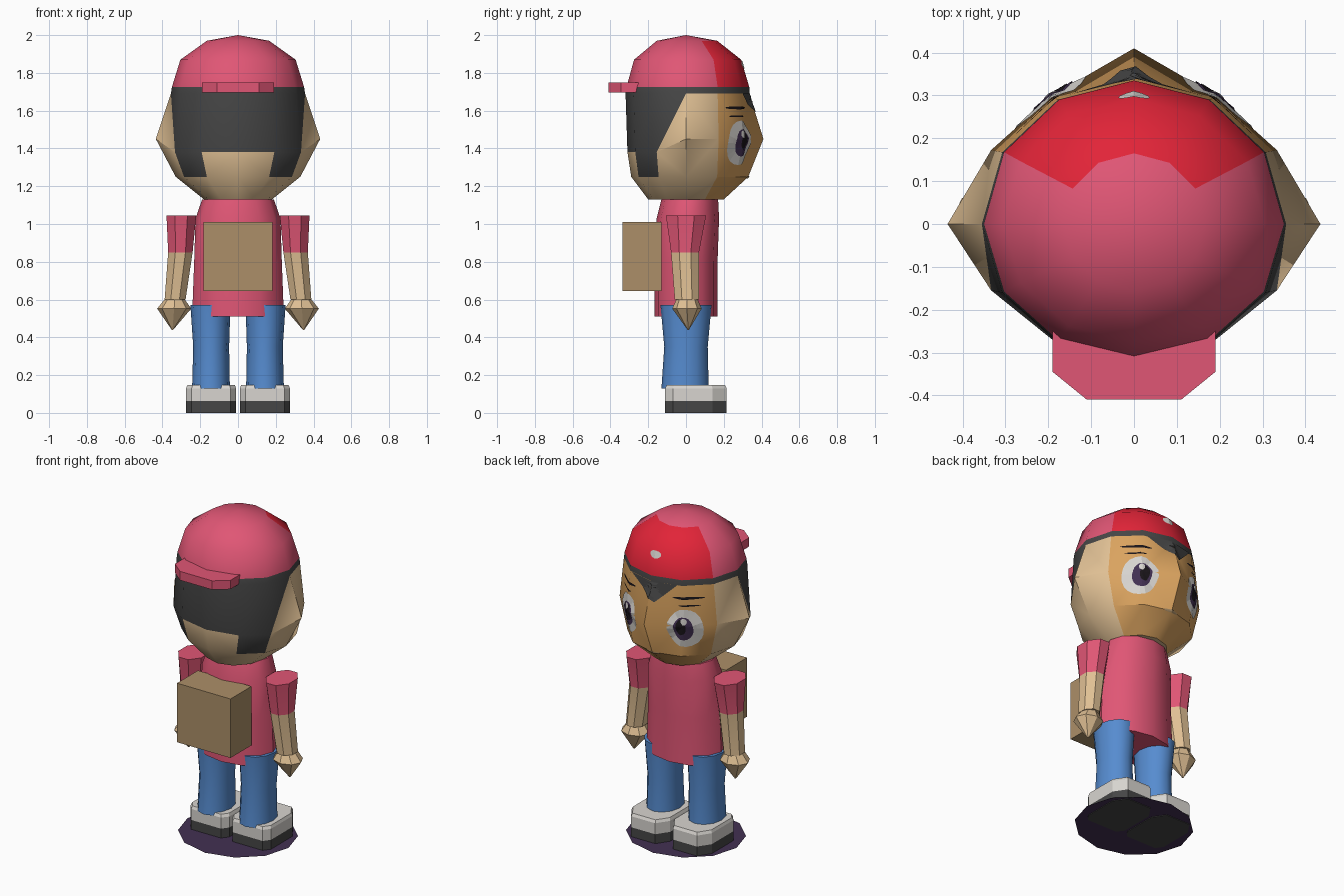
import bpy, bmesh, math
from mathutils import Vector
from mathutils.bvhtree import BVHTree

if "Cube" in bpy.data.objects:
    bpy.data.objects.remove(bpy.data.objects["Cube"])


def colour(name, r, g, b):
    m = bpy.data.materials.new(name)
    lin = [((c / 255 + 0.055) / 1.055) ** 2.4 for c in (r, g, b)]
    m.diffuse_color = (*lin, 1)
    m.use_nodes = True
    m.node_tree.nodes["Principled BSDF"].inputs["Base Color"].default_value = m.diffuse_color
    return m


PINK = colour("pink cloth", 224, 86, 117)
RED = colour("red cap panel", 226, 36, 56)
SKIN = colour("pale skin", 224, 192, 148)
FACE = colour("warm face", 218, 163, 95)
DARK = colour("dark grey", 70, 70, 70)
WHITE = colour("off white", 216, 213, 208)
BLUE = colour("denim blue", 86, 140, 208)
BROWN = colour("bag brown", 172, 143, 104)
PURPLE = colour("deep purple", 66, 48, 82)
BLACK = colour("black", 25, 20, 25)


def finish(name, bm, mats, smooth=38, recalc=True):
    if recalc:
        bmesh.ops.recalc_face_normals(bm, faces=bm.faces[:])
    me = bpy.data.meshes.new(name)
    bm.to_mesh(me)
    bm.free()
    for m in mats:
        me.materials.append(m)
    if smooth:
        for p in me.polygons:
            p.use_smooth = True
        me.set_sharp_from_angle(angle=math.radians(smooth))
    ob = bpy.data.objects.new(name, me)
    bpy.context.collection.objects.link(ob)
    return ob


def loft(name, sections, mats, rule=None, n=12, turn=0.0, smooth=38):
    """Stack of elliptical rings: (z, cx, cy, rx, ry); rule gives a material per row."""
    bm = bmesh.new()
    rings = []
    for z, cx, cy, rx, ry in sections:
        rings.append([bm.verts.new((cx + rx * math.cos(2 * math.pi * (k + turn) / n),
                                    cy + ry * math.sin(2 * math.pi * (k + turn) / n), z))
                      for k in range(n)])
    for row in range(len(rings) - 1):
        for k in range(n):
            j = (k + 1) % n
            f = bm.faces.new((rings[row][k], rings[row][j], rings[row + 1][j], rings[row + 1][k]))
            f.material_index = rule(row) if rule else 0
    bm.faces.new(rings[0][::-1])
    top = bm.faces.new(rings[-1])
    top.material_index = rule(len(rings) - 2) if rule else 0
    return finish(name, bm, mats, smooth)


def prism(name, outline, levels, mats, rule=None, smooth=0):
    """Extruded outline; levels are (z, scale about the outline centre)."""
    bm = bmesh.new()
    cx = sum(p[0] for p in outline) / len(outline)
    cy = sum(p[1] for p in outline) / len(outline)
    rings = [[bm.verts.new((cx + (x - cx) * s, cy + (y - cy) * s, z)) for x, y in outline]
             for z, s in levels]
    n = len(outline)
    for row in range(len(rings) - 1):
        for k in range(n):
            j = (k + 1) % n
            f = bm.faces.new((rings[row][k], rings[row][j], rings[row + 1][j], rings[row + 1][k]))
            f.material_index = rule(row) if rule else 0
    bm.faces.new(rings[0][::-1])
    top = bm.faces.new(rings[-1])
    top.material_index = rule(len(rings) - 2) if rule else 0
    return finish(name, bm, mats, smooth)


# Head with hair and cap: twelve columns, colours by row and column
ROWS = [(1.13, .18, .20, .20), (1.25, .33, .33, .29), (1.45, .385, .345, .31),
        (1.69, .355, .335, .32), (1.725, .35, .335, .315), (1.87, .305, .292, .275),
        (1.97, .165, .165, .155)]
bm = bmesh.new()
rings = []
for i, (z, rx, yf, yb) in enumerate(ROWS):
    ring = []
    for k in range(12):
        a = math.radians(30 * k)
        x, y, h = rx * math.cos(a), math.sin(a), z
        y *= yf if y > 0 else yb
        if i == 2:
            if k in (0, 6):
                x *= 1.13
            elif k == 3:
                y = .41
            elif k > 6:
                h = 1.38
        ring.append(bm.verts.new((x, y, h)))
    rings.append(ring)
SK, FA, HA, PI, RE = range(5)


def head_colour(row, k):
    front = 1 <= k <= 4
    if row == 3 or (row == 2 and 7 <= k <= 10) or (row == 1 and k in (7, 10)):
        return HA
    if row > 3:
        return RE if front else PI
    return FA if front else SK


for row in range(6):
    lo, hi = rings[row], rings[row + 1]
    for k in range(12):
        j = (k + 1) % 12
        if row == 2 and k == 6:      # slanted hairline, one side
            parts = [((lo[6], lo[7], hi[6]), SK), ((lo[7], hi[7], hi[6]), HA)]
        elif row == 2 and k == 11:   # slanted hairline, other side
            parts = [((lo[11], lo[0], hi[0]), SK), ((lo[11], hi[0], hi[11]), HA)]
        else:
            parts = [((lo[k], lo[j], hi[j], hi[k]), head_colour(row, k))]
        for vs, c in parts:
            bm.faces.new(vs).material_index = c
pole = bm.verts.new((0, 0, 2.0))
for k in range(12):
    bm.faces.new((rings[6][k], rings[6][(k + 1) % 12], pole)).material_index = PI
bm.faces.new(rings[0][::-1])
bmesh.ops.triangulate(bm, faces=[f for f in bm.faces if len(f.verts) == 4])
bm.normal_update()
TREE = BVHTree.FromBMesh(bm)
finish("head", bm, [SKIN, FACE, DARK, PINK, RED])


def plate(name, outline, mat, lift):
    """Thin painted shape in (x, z), laid on the front of the head."""
    cx = sum(p[0] for p in outline) / len(outline)
    cz = sum(p[1] for p in outline) / len(outline)
    n, depth = len(outline), 6
    bm = bmesh.new()

    def on_head(x, z):
        loc, nor, _, _ = TREE.ray_cast(Vector((x, 2, z)), Vector((0, -1, 0)))
        return bm.verts.new(loc + nor * lift)

    mid = on_head(cx, cz)
    prev = None
    for d in range(1, depth + 1):
        t = d / depth
        ring = [on_head(cx + (x - cx) * t, cz + (z - cz) * t) for x, z in outline]
        for k in range(n):
            j = (k + 1) % n
            bm.faces.new((prev[k], prev[j], ring[j], ring[k]) if prev else (mid, ring[k], ring[j]))
        prev = ring
    for f in bm.faces:
        f.normal_update()
        if f.normal.y < 0:
            f.normal_flip()
    finish(name, bm, [mat], 0, recalc=False)


def oval(cx, cz, rx, rz, n=20):
    return [(cx + rx * math.cos(2 * math.pi * k / n), cz + rz * math.sin(2 * math.pi * k / n))
            for k in range(n)]


def poly(pts, cuts=6):
    out = []
    for (x0, z0), (x1, z1) in zip(pts, pts[1:] + pts[:1]):
        out += [(x0 + (x1 - x0) * c / cuts, z0 + (z1 - z0) * c / cuts) for c in range(cuts)]
    return out


# Face details
for side, s in (("left", -1), ("right", 1)):
    plate(side + "_eye_white", oval(s * .19, 1.43, .085, .118), WHITE, .004)
    plate(side + "_iris", oval(s * .185, 1.43, .046, .072), PURPLE, .007)
    plate(side + "_pupil", oval(s * .175, 1.44, .024, .048), BLACK, .0085)
    plate(side + "_eye_glint", oval(s * .19, 1.475, .014, .02), WHITE, .0097)
    plate(side + "_eyebrow", oval(s * .2, 1.615, .075, .008), BLACK, .004)
    plate(side + "_eyelid", oval(s * .21, 1.57, .05, .005), BLACK, .004)
plate("hair_fringe", poly([(.16, 1.692), (-.15, 1.692), (-.03, 1.575)]), DARK, .005)
plate("mouth", oval(0, 1.25, .045, .006), BROWN, .004)
plate("cap_badge", oval(0, 1.842, .036, .022, 12), WHITE, .004)

# Cap brim, worn at the back
prism("cap_brim", [(-.19, -.24), (-.19, -.345), (-.11, -.41), (.11, -.41), (.19, -.345), (.19, -.24)],
      [(1.695, 1), (1.75, 1)], [PINK])

# Torso and backpack
loft("shirt", [(.51, 0, 0, .243, .167), (.8, 0, 0, .232, .167),
               (1.03, 0, .01, .225, .165), (1.13, 0, .02, .19, .15)], [PINK])
prism("backpack", [(-.183, -.335), (.183, -.335), (.183, -.13), (-.183, -.13)],
      [(.645, 1), (1.01, 1)], [BROWN])

# Limbs and shoes, one set per side
for side, s in (("left", -1), ("right", 1)):
    loft(side + "_arm", [(.6, s * .333, .005, .06, .07), (.85, s * .305, -.005, .07, .08),
                         (1.045, s * .3, 0, .085, .115)],
         [SKIN, PINK], rule=lambda row: row, n=8, turn=.5)
    loft(side + "_hand", [(.44, s * .347, .012, .004, .004), (.552, s * .338, .005, .09, .078),
                          (.605, s * .335, .005, .05, .055)], [SKIN], n=8, smooth=30)
    loft(side + "_leg", [(.13, s * .143, -.005, .1, .125), (.35, s * .142, 0, .095, .115),
                         (.57, s * .146, 0, .106, .135)], [BLUE])
    shoe = [(.01, -.07), (.04, -.11), (.245, -.11), (.275, -.07),
            (.275, .14), (.225, .215), (.06, .215), (.01, .14)]
    prism(side + "_shoe", [(s * x, y) for x, y in shoe],
          [(0, 1), (.062, 1), (.13, 1), (.147, .95)], [DARK, WHITE], rule=lambda row: min(row, 1))

# Ground disc under the feet
bm = bmesh.new()
bm.faces.new([bm.verts.new((.345 * math.cos(math.pi * k / 6), .32 * math.sin(math.pi * k / 6), .004))
              for k in range(12)])
finish("shadow_disc", bm, [PURPLE], 0, recalc=False)
